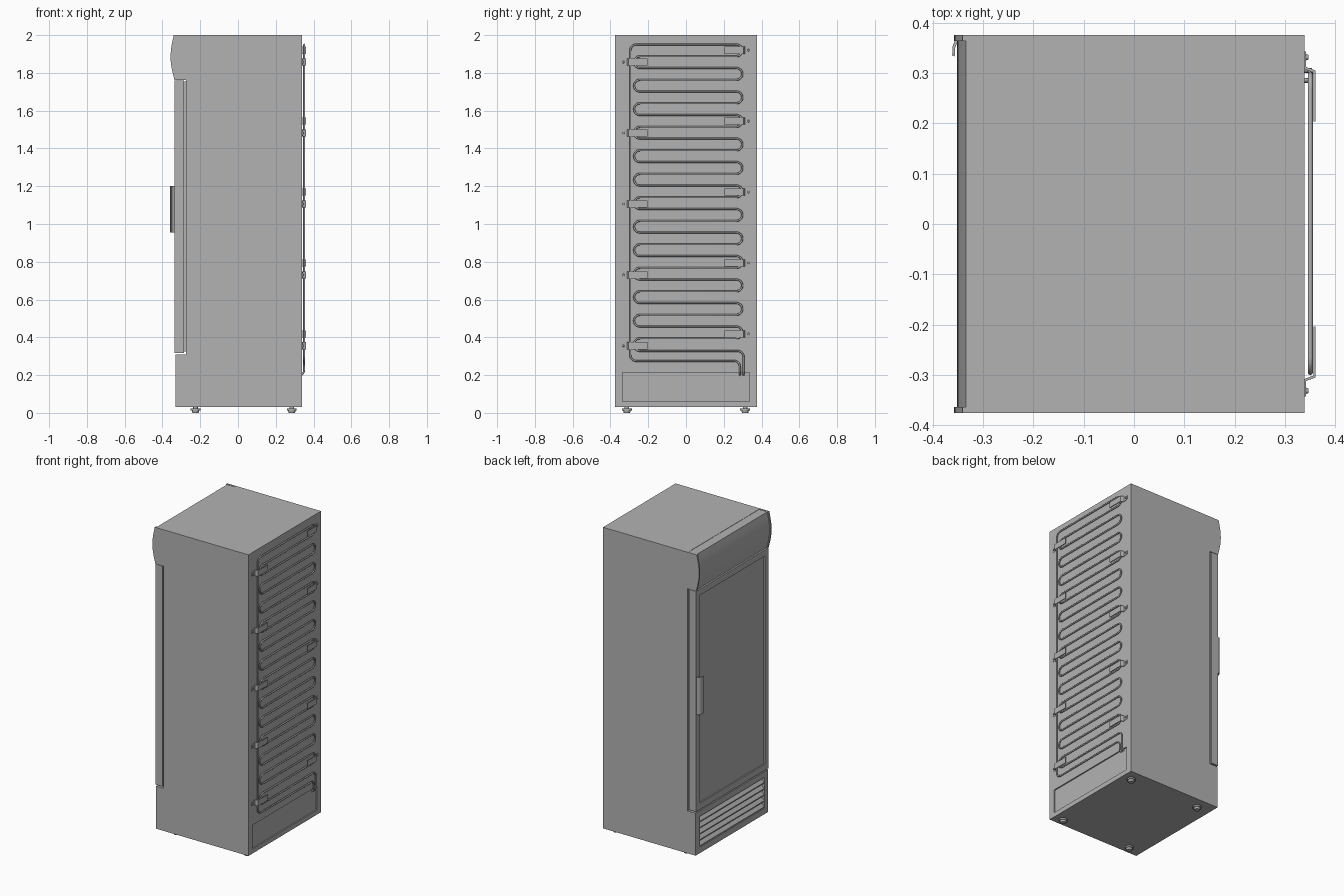
import bpy, bmesh, math
from mathutils import Vector

cube = bpy.data.objects.get("Cube")
if cube:
    bpy.data.objects.remove(cube, do_unlink=True)

grey = bpy.data.materials.new("plain grey")
grey.use_nodes = True
grey.diffuse_color = (0.45, 0.45, 0.45, 1)
grey.node_tree.nodes["Principled BSDF"].inputs["Base Color"].default_value = (0.45, 0.45, 0.45, 1)


def finish(name, bm, smooth=False):
    bmesh.ops.recalc_face_normals(bm, faces=bm.faces)
    mesh = bpy.data.meshes.new(name)
    bm.to_mesh(mesh)
    bm.free()
    mesh.materials.append(grey)
    obj = bpy.data.objects.new(name, mesh)
    bpy.context.collection.objects.link(obj)
    if smooth:
        bpy.ops.object.select_all(action="DESELECT")
        obj.select_set(True)
        bpy.context.view_layer.objects.active = obj
        bpy.ops.object.shade_smooth_by_angle(angle=math.radians(35))
    return obj


def box_mesh(x, y, z):
    bm = bmesh.new()
    bmesh.ops.create_cube(bm, size=1)
    for v in bm.verts:
        v.co = [(a + b) / 2 + c * (b - a) for (a, b), c in zip((x, y, z), v.co)]
    return bm


def recess(bm, side, y, z, depth):
    """Sink a rectangle into the face that looks along side * x."""
    for axis, span in ((Vector((0, 1, 0)), y), (Vector((0, 0, 1)), z)):
        for level in span:
            bmesh.ops.bisect_plane(bm, geom=bm.verts[:] + bm.edges[:] + bm.faces[:],
                                   plane_co=axis * level, plane_no=axis)
    bm.normal_update()
    for f in bm.faces[:]:
        c = f.calc_center_median()
        if f.normal.x * side > 0.9 and y[0] < c.y < y[1] and z[0] < c.z < z[1]:
            new = bmesh.ops.extrude_discrete_faces(bm, faces=[f])["faces"][0]
            bmesh.ops.translate(bm, verts=new.verts, vec=(-side * depth, 0, 0))


def extrude(name, points, vec, smooth=False):
    """Solid made by sweeping a closed 3D outline along vec."""
    bm = bmesh.new()
    face = bm.faces.new([bm.verts.new(p) for p in points])
    out = bmesh.ops.extrude_face_region(bm, geom=[face], use_keep_orig=True)
    bmesh.ops.translate(bm, vec=vec, verts=[g for g in out["geom"] if isinstance(g, bmesh.types.BMVert)])
    return finish(name, bm, smooth)


def rounded(corners, radius, steps=5):
    """Polyline with every corner replaced by an arc."""
    pts = [Vector(c) for c in corners]
    path = [pts[0]]
    for a, b, c in zip(pts, pts[1:], pts[2:]):
        u, w = (a - b).normalized(), (c - b).normalized()
        r = min(radius, (a - b).length / 2, (c - b).length / 2)
        for i in range(steps + 1):
            t = math.pi / 2 * i / steps
            path.append(b + u * r * (1 - math.sin(t)) + w * r * (1 - math.cos(t)))
    return path + [pts[-1]]


# Cabinet with a sunken service panel at the base of its rear wall
bm = box_mesh((-0.275, 0.338), (-0.375, 0.375), (0.03, 2))
recess(bm, 1, (-0.335, 0.335), (0.06, 0.215), 0.008)
finish("cabinet", bm)

# Door: seal, frame and sunken pane
finish("door_seal", box_mesh((-0.286, -0.275), (-0.365, 0.365), (0.325, 1.755)))
bm = box_mesh((-0.336, -0.285), (-0.375, 0.375), (0.318, 1.76))
recess(bm, -1, (-0.335, 0.335), (0.36, 1.72), 0.008)
finish("door", bm)

# Curved handle blade on the door edge
outer = [(-0.334, 0.374), (-0.346, 0.373), (-0.355, 0.366), (-0.36, 0.353), (-0.361, 0.335)]
inner = [(x + 0.005, y - 0.003) for x, y in reversed(outer)]
extrude("handle", [(x, y, 0.955) for x, y in outer + inner], (0, 0, 0.245), True)


# Bowed header between two slightly larger end caps
def bow(offset, y):
    front = []
    for i in range(13):
        t = i / 12
        front.append((-0.336 - 0.004 * t - 0.019 * math.sin(math.pi * t) + offset, y, 1.762 + t * 0.238 - offset * (2 * t - 1) * 0.3))
    return [(-0.275, y, front[0][2])] + front + [(-0.275, y, front[-1][2])]


extrude("header_panel", bow(0.006, -0.365), (0, 0.73, 0), True)
for label, y in (("right", -0.375), ("left", 0.363)):
    extrude("header_cap_" + label, bow(0, y), (0, 0.012, 0), True)

# Base grille: frame with opening and sloping slats
bm = box_mesh((-0.332, -0.275), (-0.375, 0.375), (0.03, 0.308))
recess(bm, -1, (-0.335, 0.335), (0.07, 0.27), 0.022)
finish("base_grille", bm)
for i in range(5):
    z = 0.072 + 0.04 * i
    extrude("grille_slat", [(-0.331, -0.335, z), (-0.331, -0.335, z + 0.006),
                            (-0.31, -0.335, z + 0.03), (-0.31, -0.335, z + 0.024)], (0, 0.67, 0))

# Feet
for x in (-0.225, 0.285):
    for y in (-0.313, 0.313):
        bm = bmesh.new()
        for r1, r2, z1, z2 in ((0.017, 0.02, 0, 0.012), (0.026, 0.026, 0.012, 0.022), (0.012, 0.012, 0.022, 0.034)):
            ring = bmesh.ops.create_cone(bm, cap_ends=True, segments=20, radius1=r1, radius2=r2, depth=z2 - z1)
            bmesh.ops.translate(bm, verts=ring["verts"], vec=(x, y, (z1 + z2) / 2))
        finish("foot", bm, True)

# Serpentine condenser tube on the rear
X = 0.35
corners = [(0.335, 0.285, 0.2), (X, 0.285, 0.215), (X, 0.285, 0.275), (X, -0.295, 0.275), (X, -0.295, 1.95)]
for i in range(25):
    y = 0.298 if i % 2 == 0 else -0.275
    corners += [(X, y, 1.95 - 0.0622 * i), (X, y, 1.95 - 0.0622 * (i + 1))]
corners += [(X, -0.275, 0.395), (X, -0.275, 0.328), (X, 0.305, 0.328), (X, 0.305, 0.215), (0.335, 0.305, 0.2)]
curve = bpy.data.curves.new("condenser_tube", "CURVE")
curve.dimensions = "3D"
curve.bevel_depth = 0.005
curve.bevel_resolution = 2
curve.use_fill_caps = True
path = rounded(corners, 0.0311)
spline = curve.splines.new("POLY")
spline.points.add(len(path) - 1)
for p, co in zip(spline.points, path):
    p.co = (*co, 1)
curve.materials.append(grey)
tube = bpy.data.objects.new("condenser_tube", curve)
bpy.context.collection.objects.link(tube)

# Clips holding the tube, with a wall flange and a screw
profile = [(0.36, 0.203), (0.36, 0.305), (0.341, 0.312), (0.341, 0.342),
           (0.337, 0.342), (0.337, 0.308), (0.356, 0.301), (0.356, 0.203)]
for side, top in ((-1, 1.857), (1, 1.92)):
    for i in range(5):
        z = top - 0.3755 * i
        clip = extrude("tube_clip", [(x, side * y, z - 0.019) for x, y in profile], (0, 0, 0.038))
        # Narrow the flange
        for v in clip.data.vertices:
            if abs(v.co.y) > 0.33:
                v.co.z = z + (v.co.z - z) * 0.6
        bm = bmesh.new()
        bmesh.ops.create_cone(bm, cap_ends=True, segments=10, radius1=0.007, radius2=0.005, depth=0.006)
        for v in bm.verts:
            v.co = (0.343 + v.co.z, side * 0.331 + v.co.x, z + v.co.y)
        finish("clip_screw", bm, True)
